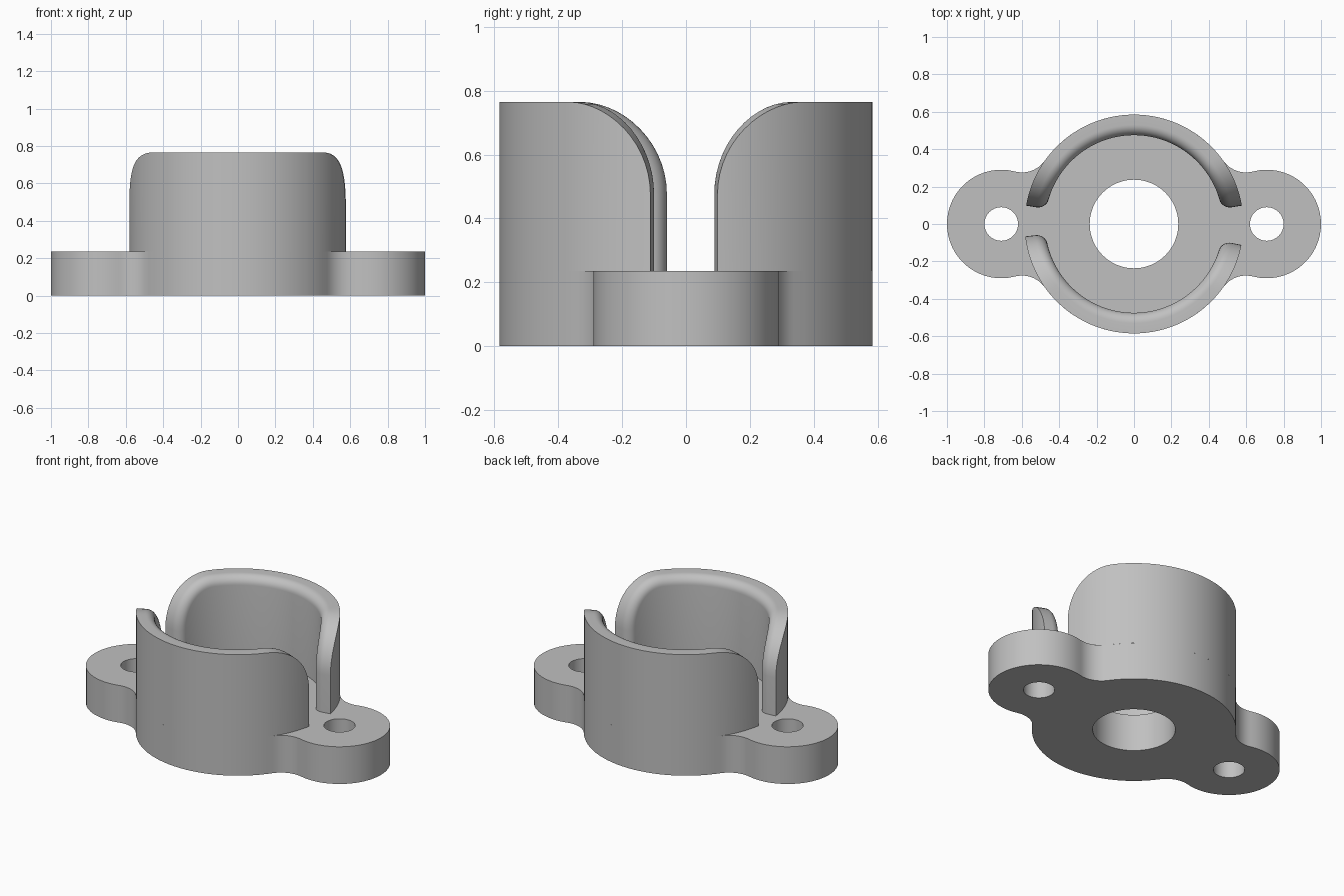
import bpy, bmesh
from math import sin, cos, pi, radians, atan2, sqrt

cube = bpy.data.objects.get("Cube")
if cube:
    bpy.data.objects.remove(cube, do_unlink=True)

BASE_H, TOP = 0.235, 0.765
R_OUT, R_IN = 0.585, 0.475
EAR_X, EAR_R, NECK_R = 0.71, 0.29, 0.15

grey = bpy.data.materials.new("plain grey")
grey.use_nodes = True
colour = (0.53, 0.53, 0.53, 1)
grey.diffuse_color = colour
grey.node_tree.nodes["Principled BSDF"].inputs["Base Color"].default_value = colour


def arc(cx, cy, r, a0, a1, n):
    steps = [a0 + (a1 - a0) * i / n for i in range(n + 1)]
    return [(cx + r * cos(a), cy + r * sin(a)) for a in steps]


def finish(obj):
    obj.data.materials.clear()
    obj.data.materials.append(grey)
    bpy.ops.object.select_all(action='DESELECT')
    obj.select_set(True)
    bpy.context.view_layer.objects.active = obj
    bpy.ops.object.shade_smooth_by_angle(angle=radians(30))


def flange(name, loops):
    """Extruded flat shape; inner loops become holes."""
    curve = bpy.data.curves.new(name + "_outline", 'CURVE')
    curve.dimensions = '2D'
    curve.fill_mode = 'BOTH'
    curve.extrude = BASE_H / 2
    for pts in loops:
        spline = curve.splines.new('POLY')
        spline.points.add(len(pts) - 1)
        for p, (x, y) in zip(spline.points, pts):
            p.co = (x, y, 0, 1)
        spline.use_cyclic_u = True
    helper = bpy.data.objects.new(name + "_outline", curve)
    bpy.context.collection.objects.link(helper)
    bpy.context.view_layer.update()
    deps = bpy.context.evaluated_depsgraph_get()
    mesh = bpy.data.meshes.new_from_object(helper.evaluated_get(deps))
    bpy.data.objects.remove(helper, do_unlink=True)
    bm = bmesh.new()
    bm.from_mesh(mesh)
    bmesh.ops.remove_doubles(bm, verts=bm.verts, dist=1e-4)
    bmesh.ops.translate(bm, verts=bm.verts, vec=(0, 0, BASE_H / 2))
    bmesh.ops.recalc_face_normals(bm, faces=bm.faces)
    bm.to_mesh(mesh)
    bm.free()
    obj = bpy.data.objects.new(name, mesh)
    bpy.context.collection.objects.link(obj)
    finish(obj)


# Flange outline: ear, concave neck and round body for one quarter, then mirrored
d1, d2 = R_OUT + NECK_R, EAR_R + NECK_R
nx = (d1 * d1 - d2 * d2 + EAR_X * EAR_X) / (2 * EAR_X)
ny = sqrt(d1 * d1 - nx * nx)
ear_a, body_a = atan2(ny, nx - EAR_X), atan2(ny, nx)
quarter = (arc(EAR_X, 0, EAR_R, 0, ear_a, 16)
           + arc(nx, ny, NECK_R, ear_a + pi, body_a + pi, 10)[1:]
           + arc(0, 0, R_OUT, body_a, pi / 2, 14)[1:])
half = quarter + [(-x, y) for x, y in quarter[-2::-1]]
outline = half + [(x, -y) for x, y in half[-2:0:-1]]
holes = [arc(0, 0, 0.237, 0, 2 * pi, 48)[:-1]]
holes += [arc(s * EAR_X, 0, 0.09, 0, 2 * pi, 32)[:-1] for s in (-1, 1)]
flange("flange_base", [outline] + holes)


def wall(name, start, end, w0, w1):
    """Curved wall from start to end (degrees) with rounded upper corners
    of angular width w0 and w1, and a rounded inner rim."""
    corner_h, rim, n_corner, n_flat = 0.29, 0.055, 14, 30
    start, end, w0, w1 = map(radians, (start, end, w0, w1))

    def columns(t):
        da, h = t / 0.53, corner_h - t
        cols = []
        for i in range(n_corner + 1):
            q = pi / 2 * i / n_corner
            cols.append((start + w0 - (w0 - da) * cos(q), TOP - corner_h + h * sin(q)))
        for i in range(1, n_flat):
            cols.append((start + w0 + (end - w1 - start - w0) * i / n_flat, TOP - t))
        for i in range(n_corner + 1):
            q = pi / 2 * i / n_corner
            cols.append((end - w1 + (w1 - da) * sin(q), TOP - corner_h + h * cos(q)))
        return cols

    # Rim section: outer edge, flat lip, then a quarter round to the inside
    section = [(R_OUT, 0)]
    for i in range(9):
        q = pi / 2 * i / 8
        section.append((R_IN + rim - rim * sin(q), rim * (1 - cos(q))))

    bm = bmesh.new()
    rings = []
    for r, t in section:
        cols = columns(t)
        low = [bm.verts.new((r * cos(a), r * sin(a), BASE_H)) for a, z in cols]
        top = [bm.verts.new((r * cos(a), r * sin(a), z)) for a, z in cols]
        rings.append((low, top))
    for low, top in (rings[0], rings[-1]):
        for k in range(len(low) - 1):
            bm.faces.new((low[k], low[k + 1], top[k + 1], top[k]))
    for (la, ta), (lb, tb) in zip(rings, rings[1:]):
        pa, pb = [la[0]] + ta + [la[-1]], [lb[0]] + tb + [lb[-1]]
        for k in range(len(pa) - 1):
            bm.faces.new((pa[k], pa[k + 1], pb[k + 1], pb[k]))
    loose = [v for v in bm.verts if not v.link_faces]
    bmesh.ops.delete(bm, geom=loose, context='VERTS')
    bmesh.ops.recalc_face_normals(bm, faces=bm.faces)
    # Outer skin must face away from the axis
    bm.faces.ensure_lookup_table()
    f = bm.faces[n_corner + n_flat // 2]
    if f.normal.dot(f.calc_center_median()) < 0:
        bmesh.ops.reverse_faces(bm, faces=bm.faces)
    mesh = bpy.data.meshes.new(name)
    bm.to_mesh(mesh)
    bm.free()
    obj = bpy.data.objects.new(name, mesh)
    bpy.context.collection.objects.link(obj)
    finish(obj)


wall("back_wall", 9.7, 170.3, 29, 29)
wall("front_wall", 186.5, 349, 32, 28)
